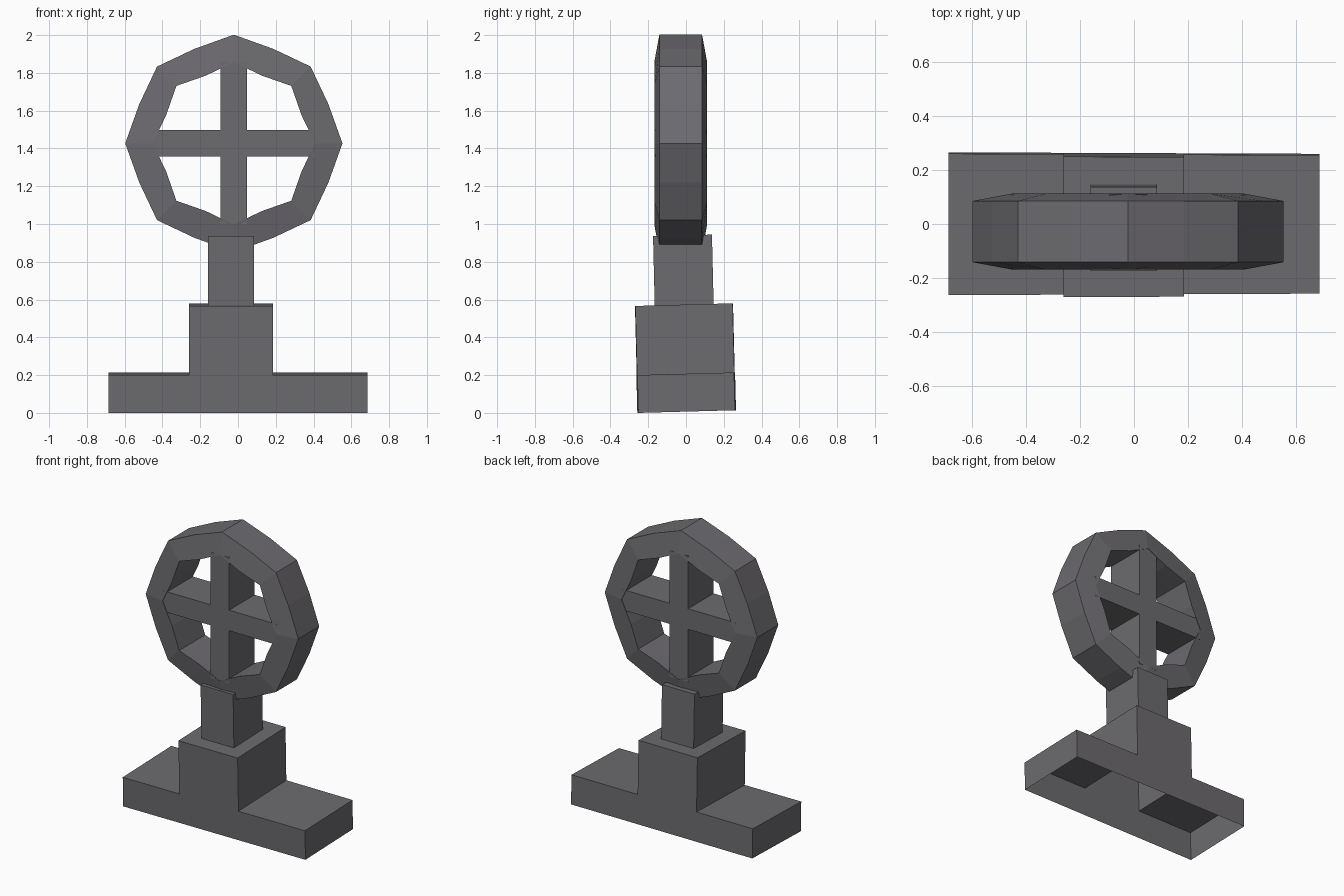
import bpy, bmesh, math
from mathutils import Matrix, Vector

cube = bpy.data.objects.get("Cube")
if cube:
    bpy.data.objects.remove(cube)

# Single stone-grey material
grey = bpy.data.materials.new("stone_grey")
grey.use_nodes = True
COLOUR = (0.15, 0.145, 0.158, 1)
grey.diffuse_color = COLOUR
grey.node_tree.nodes["Principled BSDF"].inputs["Base Color"].default_value = COLOUR


def finish(name, bm):
    bmesh.ops.recalc_face_normals(bm, faces=bm.faces)
    mesh = bpy.data.meshes.new(name)
    bm.to_mesh(mesh)
    bm.free()
    mesh.materials.append(grey)
    obj = bpy.data.objects.new(name, mesh)
    bpy.context.collection.objects.link(obj)
    return obj


def box(name, low, high, tilt=0.0):
    low, high = Vector(low), Vector(high)
    bm = bmesh.new()
    bmesh.ops.create_cube(bm, size=1)
    bmesh.ops.scale(bm, vec=high - low, verts=bm.verts)
    bmesh.ops.rotate(bm, matrix=Matrix.Rotation(math.radians(tilt), 3, 'X'), verts=bm.verts)
    bmesh.ops.translate(bm, vec=(low + high) / 2, verts=bm.verts)
    return finish(name, bm)


# Stepped base: hollow extruded outline, open underneath, leaning slightly
def stepped_base():
    outline = [(-0.685, 0.007), (-0.685, 0.207), (-0.26, 0.207), (-0.26, 0.573),
               (0.185, 0.573), (0.185, 0.207), (0.685, 0.207), (0.685, 0.007)]
    bm = bmesh.new()
    front, back = [], []
    for x, z in outline:
        lean = -0.025 * (z - 0.007)
        narrow = 0.004 * x
        front.append(bm.verts.new((x, -0.255 + lean + narrow, z - 0.007)))
        back.append(bm.verts.new((x, 0.262 + lean - narrow, z + 0.007)))
    bm.faces.new(front)
    bm.faces.new(back[::-1])
    for i in range(len(outline) - 1):
        bm.faces.new((front[i], back[i], back[i + 1], front[i + 1]))
    return finish("base", bm)


# Wheel rim: rings of vertices joined around a chamfered cross-section
def wheel_rim(centre):
    section = [(0.575, 0.542, -0.113), (0.575, 0.542, 0.113),
               (0.43, 0.388, 0.14), (0.43, 0.388, -0.14)]
    count = 16
    bm = bmesh.new()
    rings = []
    for corner, middle, y in section:
        ring = []
        for i in range(count):
            angle = math.tau * i / count
            radius = middle if i % 2 else corner
            ring.append(bm.verts.new(centre + Vector(
                (radius * math.cos(angle), y, radius * math.sin(angle)))))
        rings.append(ring)
    for k in range(len(rings)):
        a, b = rings[k], rings[(k + 1) % len(rings)]
        for i in range(count):
            j = (i + 1) % count
            bm.faces.new((a[i], a[j], b[j], b[i]))
    return finish("wheel_rim", bm)


hub = Vector((-0.022, -0.028, 1.427))
stepped_base()
box("post", (-0.16, -0.17, 0.565), (0.085, 0.142, 0.94), tilt=1.4)
wheel_rim(hub)

# Crossed spokes
box("upright_spoke", hub - Vector((0.07, 0.138, 0.43)), hub + Vector((0.07, 0.138, 0.43)))
box("level_spoke", hub - Vector((0.43, 0.137, 0.07)), hub + Vector((0.43, 0.137, 0.07)))
